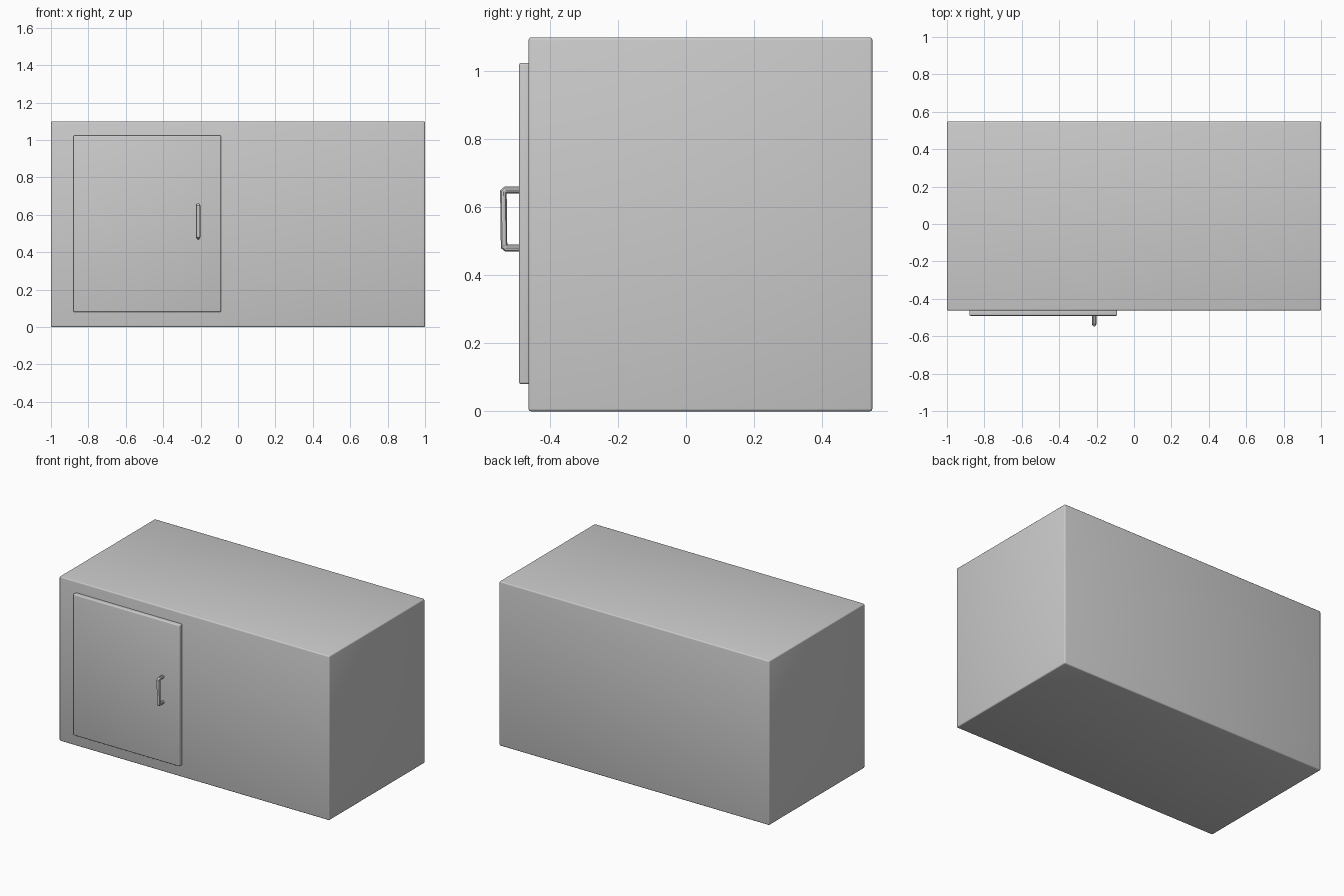
import bpy
from mathutils import Vector

if "Cube" in bpy.data.objects:
    bpy.data.objects.remove(bpy.data.objects["Cube"])


def rounded_box(name, lo, hi, bevel):
    lo, hi = Vector(lo), Vector(hi)
    bpy.ops.mesh.primitive_cube_add(size=1, location=(lo + hi) / 2)
    ob = bpy.context.object
    ob.name = name
    ob.scale = hi - lo
    bpy.ops.object.transform_apply(location=False, rotation=False, scale=True)
    mod = ob.modifiers.new("Bevel", 'BEVEL')
    mod.width = bevel
    mod.segments = 3
    bpy.ops.object.modifier_apply(modifier=mod.name)
    bpy.ops.object.shade_smooth_by_angle()
    return ob


# Cabinet body and the raised door on its front
rounded_box("cabinet_body", (-1, -0.463, 0), (1, 0.548, 1.1), 0.008)
rounded_box("door", (-0.88, -0.491, 0.08), (-0.09, -0.455, 1.025), 0.007)

# Door handle: round bar swept along a bracket path
path = [(-0.485, 0.651), (-0.53, 0.651), (-0.537, 0.645),
        (-0.535, 0.485), (-0.528, 0.48), (-0.485, 0.48)]
curve = bpy.data.curves.new("door_handle", 'CURVE')
curve.dimensions = '3D'
curve.bevel_depth = 0.0112
curve.bevel_resolution = 3
curve.use_fill_caps = True
spline = curve.splines.new('POLY')
spline.points.add(len(path) - 1)
for point, (y, z) in zip(spline.points, path):
    point.co = (-0.213, y, z, 1)
handle = bpy.data.objects.new("door_handle", curve)
bpy.context.collection.objects.link(handle)
bpy.ops.object.select_all(action='DESELECT')
handle.select_set(True)
bpy.context.view_layer.objects.active = handle
bpy.ops.object.convert(target='MESH')
bpy.ops.object.shade_smooth_by_angle()
